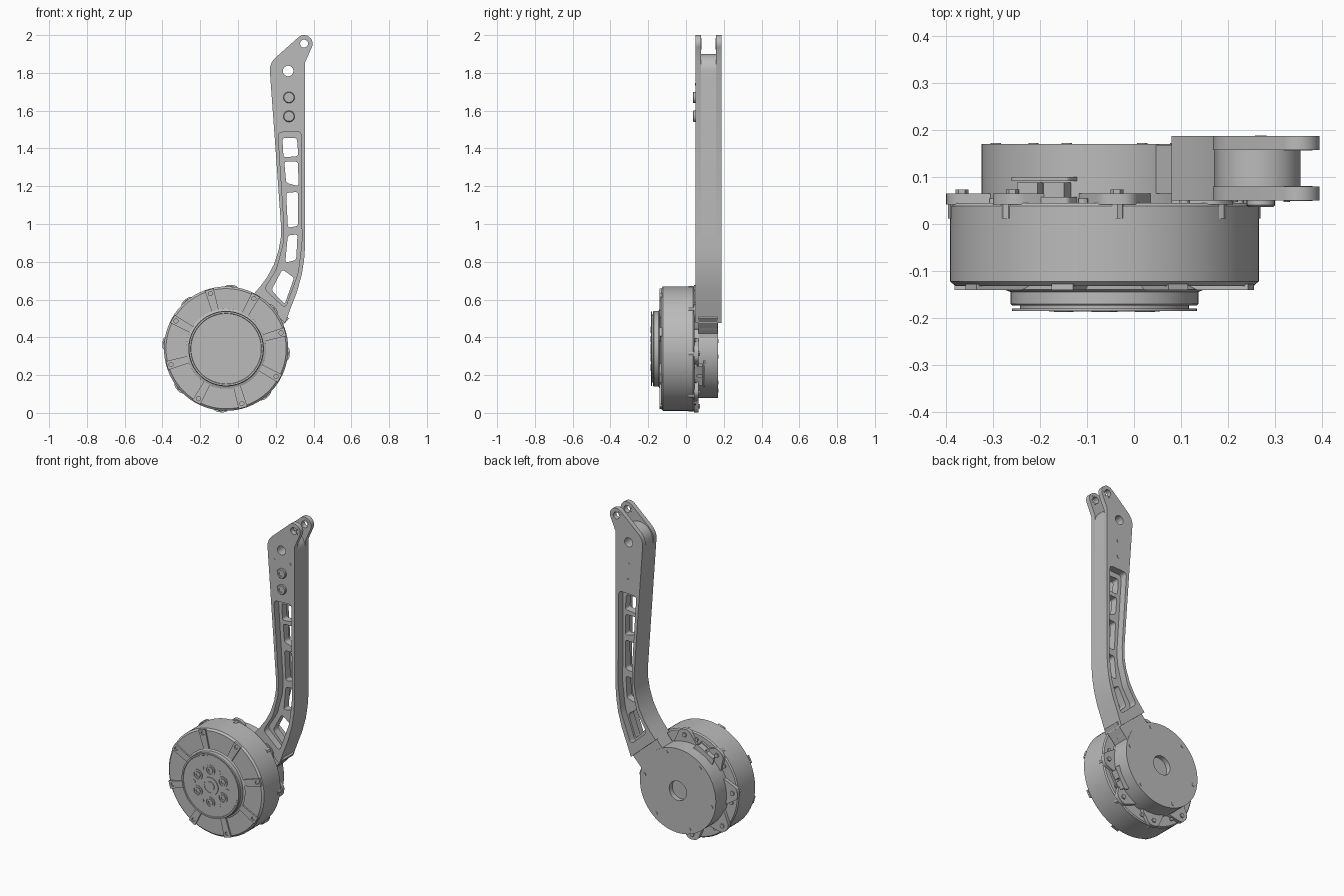
import bpy, bmesh
from math import sin, cos, radians, pi
from mathutils import Vector, Matrix

cube = bpy.data.objects.get("Cube")
if cube:
    bpy.data.objects.remove(cube, do_unlink=True)

grey = bpy.data.materials.new("machined_grey")
grey.use_nodes = True
grey.diffuse_color = (0.5, 0.5, 0.5, 1)
grey.node_tree.nodes["Principled BSDF"].inputs["Base Color"].default_value = (0.5, 0.5, 0.5, 1)

CX, CZ = -0.063, 0.34          # motor axis
PIVOT, TIP = (0.265, 1.81), (0.35, 1.955)


def finish(name, mesh):
    """Clean a mesh, give it the material and smooth its curved walls."""
    bm = bmesh.new()
    bm.from_mesh(mesh)
    bmesh.ops.remove_doubles(bm, verts=bm.verts, dist=0.0001)
    bmesh.ops.recalc_face_normals(bm, faces=bm.faces)
    bm.to_mesh(mesh)
    bm.free()
    mesh.materials.clear()
    mesh.materials.append(grey)
    ob = bpy.data.objects.new(name, mesh)
    bpy.context.collection.objects.link(ob)
    bpy.ops.object.select_all(action="DESELECT")
    ob.select_set(True)
    bpy.context.view_layer.objects.active = ob
    bpy.ops.object.shade_smooth_by_angle(angle=radians(30))
    return ob


def circle(c, r, n=32, start=0):
    return [(c[0] + r * cos(start + 2 * pi * i / n), c[1] + r * sin(start + 2 * pi * i / n)) for i in range(n)]


def arc(c, r, a, b, n=10):
    return [(c[0] + r * cos(radians(a + (b - a) * i / n)), c[1] + r * sin(radians(a + (b - a) * i / n)))
            for i in range(n + 1)]


def rounded(pts, r, n=5):
    """Round every corner of a polygon."""
    out = []
    for i, p in enumerate(pts):
        p, a, b = Vector(p), Vector(pts[i - 1]), Vector(pts[(i + 1) % len(pts)])
        s = p + (a - p).normalized() * min(r, (a - p).length * 0.45)
        e = p + (b - p).normalized() * min(r, (b - p).length * 0.45)
        out += [tuple(s.lerp(p, k / n).lerp(p.lerp(e, k / n), k / n)) for k in range(n + 1)]
    return out


def plate(name, loops, y0, y1):
    """Extrude an x-z outline, with any further loops as holes, from y0 to y1."""
    cu = bpy.data.curves.new(name, "CURVE")
    cu.dimensions, cu.fill_mode, cu.extrude = "2D", "BOTH", (y1 - y0) / 2
    for pts in loops:
        sp = cu.splines.new("POLY")
        sp.points.add(len(pts) - 1)
        for q, (x, z) in zip(sp.points, pts):
            q.co = (x, z, 0, 1)
        sp.use_cyclic_u = True
    tmp = bpy.data.objects.new(name + "_tmp", cu)
    bpy.context.collection.objects.link(tmp)
    bpy.context.view_layer.update()
    mesh = bpy.data.meshes.new_from_object(tmp.evaluated_get(bpy.context.evaluated_depsgraph_get()))
    bpy.data.objects.remove(tmp, do_unlink=True)
    mesh.transform(Matrix.Translation((0, (y0 + y1) / 2, 0)) @ Matrix.Rotation(pi / 2, 4, "X"))
    return finish(name, mesh)


def lathe(name, profile, centre=(CX, CZ), steps=72):
    """Turn a (radius, y) profile about an axis along y."""
    bm = bmesh.new()
    vs = [bm.verts.new((centre[0] + r, y, centre[1])) for r, y in profile]
    es = [bm.edges.new(p) for p in zip(vs, vs[1:])]
    bmesh.ops.spin(bm, geom=vs + es, cent=(centre[0], 0, centre[1]), axis=(0, 1, 0),
                   angle=2 * pi, steps=steps, use_duplicate=False)
    mesh = bpy.data.meshes.new(name)
    bm.to_mesh(mesh)
    bm.free()
    return finish(name, mesh)


def polar(deg, r, t=0.0):
    """Point at radius r on a motor ray, shifted sideways by t."""
    a = radians(deg)
    return (CX + r * cos(a) - t * sin(a), CZ + r * sin(a) + t * cos(a))


def radial(deg, r0, r1, w0, w1):
    return [polar(deg, r0, -w0), polar(deg, r1, -w1), polar(deg, r1, w1), polar(deg, r0, w0)]


# Motor can, front hub and output flange
lathe("motor_body", [(0, -0.132), (0.318, -0.132), (0.329, -0.122), (0.329, 0.038), (0.322, 0.045), (0, 0.045)])
lathe("front_hub", [(0.19, -0.13), (0.212, -0.14), (0.2, -0.145), (0.2, -0.17), (0.196, -0.174), (0, -0.174)])
lathe("output_flange", [(0, -0.17), (0.18, -0.172), (0.18, -0.18), (0.197, -0.18), (0.197, -0.185),
                        (0.188, -0.185), (0.186, -0.182), (0, -0.182)])
lathe("hub_centre_ring", [(0.055, -0.18), (0.055, -0.186), (0.04, -0.186), (0.04, -0.183),
                          (0.028, -0.183), (0.028, -0.187), (0, -0.187)], steps=32)
for i in range(6):
    c = polar(90 + 60 * i, 0.1)
    plate("hub_bolt_washer", [circle(c, 0.032, 24), circle(c, 0.025, 24)], -0.186, -0.18)
    plate("hub_bolt", [circle(c, 0.021, 6), circle(c, 0.011, 12)], -0.187, -0.18)
    plate("hub_pin", [circle(polar(60 * i, 0.117), 0.013, 16)], -0.184, -0.18)

# Ribs on the motor front, each with a screw near the rim
for i in range(8):
    deg = 16 + 45 * i
    plate("front_rib", [radial(deg, 0.19, 0.325, 0.018, 0.024), circle(polar(deg, 0.303), 0.011, 16)], -0.141, -0.128)
    plate("front_rib_screw", [circle(polar(deg, 0.303), 0.008, 12)], -0.137, -0.128)

# Mounting ears around the motor back
for i in range(8):
    deg = 40 + 45 * i
    plate("mount_ear", [rounded(radial(deg, 0.24, 0.338, 0.085, 0.032), 0.025)], 0.042, 0.065)
    plate("ear_bolt", [circle(polar(deg, 0.305), 0.014, 6)], 0.06, 0.073)
    plate("ear_nut", [circle(polar(deg, 0.318), 0.016, 8)], 0.012, 0.045)
    plate("ear_side_screw", [circle(polar(deg + 14, 0.29), 0.011, 12)], 0.044, 0.054)

# Back housing with a shallow centre bore
housing = (CX, CZ)
plate("back_housing_core", [circle(housing, 0.262, 72)], 0.04, 0.14)
plate("back_cover", [circle(housing, 0.262, 72), circle(housing, 0.06)], 0.14, 0.17)
for i in range(6):
    plate("cover_screw", [circle(polar(10 + 60 * i, 0.235), 0.011, 12)], 0.168, 0.173)

# Cable sockets beside the housing
for deg in (119, -30):
    plate("socket_base", [rounded(radial(deg, 0.22, 0.29, 0.075, 0.07), 0.012)], 0.045, 0.057)
    plate("socket_roof", [rounded(radial(deg, 0.22, 0.29, 0.075, 0.07), 0.012)], 0.092, 0.1)
    for t in (-0.04, 0.025):
        a = [polar(deg, 0.24, t - 0.02), polar(deg, 0.285, t - 0.02),
             polar(deg, 0.285, t + 0.03), polar(deg, 0.24, t + 0.03)]
        plate("socket_plug", [a], 0.055, 0.088)

# Neck joining the housing to the foot of the leg
plate("leg_neck", [[polar(85, 0.25), (0.045, 0.575), (0.1, 0.64), (0.27, 0.5), (0.195, 0.42), polar(0, 0.25)]],
      0.065, 0.168)
plate("leg_foot", [[(0.05, 0.575), (0.1, 0.64), (0.265, 0.505), (0.215, 0.44)]], 0.066, 0.166)

# Leg outlines: shared sides, then the forked and the inner top
right_side = [(0.25, 0.475), (0.277, 0.55), (0.312, 0.64), (0.337, 0.73), (0.35, 0.81), (0.355, 0.88)]
left_side = [(0.17, 1.79), (0.2, 1.38), (0.227, 1.0), (0.227, 0.93), (0.215, 0.86), (0.19, 0.785),
             (0.155, 0.72), (0.12, 0.672), (0.08, 0.625)]
fork_top = [(0.355, 1.855)] + arc(TIP, 0.045, -25, 130) + arc(PIVOT, 0.097, 130, 178)
inner_top = arc(PIVOT, 0.09, 0, 175, 20)
pocket = rounded([(0.212, 1.485), (0.334, 1.49), (0.338, 0.9), (0.318, 0.74), (0.25, 0.555), (0.14, 0.655),
                  (0.205, 0.76), (0.242, 0.9), (0.244, 1.0)], 0.025)
windows = [
    [(0.235, 1.455), (0.312, 1.455), (0.32, 1.36), (0.241, 1.352)],
    [(0.245, 1.33), (0.318, 1.33), (0.32, 1.2), (0.255, 1.218)],
    [(0.255, 1.165), (0.319, 1.17), (0.318, 0.99), (0.264, 0.98)],
    [(0.264, 0.94), (0.315, 0.945), (0.308, 0.81), (0.25, 0.795)],
    [(0.235, 0.76), (0.297, 0.715), (0.247, 0.575), (0.177, 0.65)],
]
pivot_hole, tip_hole = circle(PIVOT, 0.028), circle(TIP, 0.021)

# Leg: front and back cheeks around a middle layer, with a thin web in the pocket
for name, y0, y1 in (("leg_front_cheek", 0.05, 0.08), ("leg_back_cheek", 0.158, 0.187)):
    plate(name, [right_side + fork_top + left_side, pocket, pivot_hole, tip_hole], y0, y1)
    plate("tip_bushing", [circle(TIP, 0.03), tip_hole], y0 - 0.001, y1 + 0.001)
plate("leg_middle", [right_side + inner_top + left_side, pocket, pivot_hole], 0.08, 0.158)
plate("leg_web", [pocket] + [rounded(w, 0.015) for w in windows], 0.095, 0.142)

# Leg screws on the front, with their ends showing on the back
for z in (1.67, 1.57):
    c = (0.27, z)
    lathe("leg_screw", [(0.03, 0.052), (0.03, 0.04), (0.026, 0.036), (0.015, 0.036), (0.015, 0.042), (0, 0.042)], c, 24)
    plate("leg_screw_end", [circle(c, 0.012, 12)], 0.18, 0.189)
for x in (0.215, 0.325):
    plate("leg_dowel", [circle((x, 1.74), 0.007, 10)], 0.047, 0.055)
